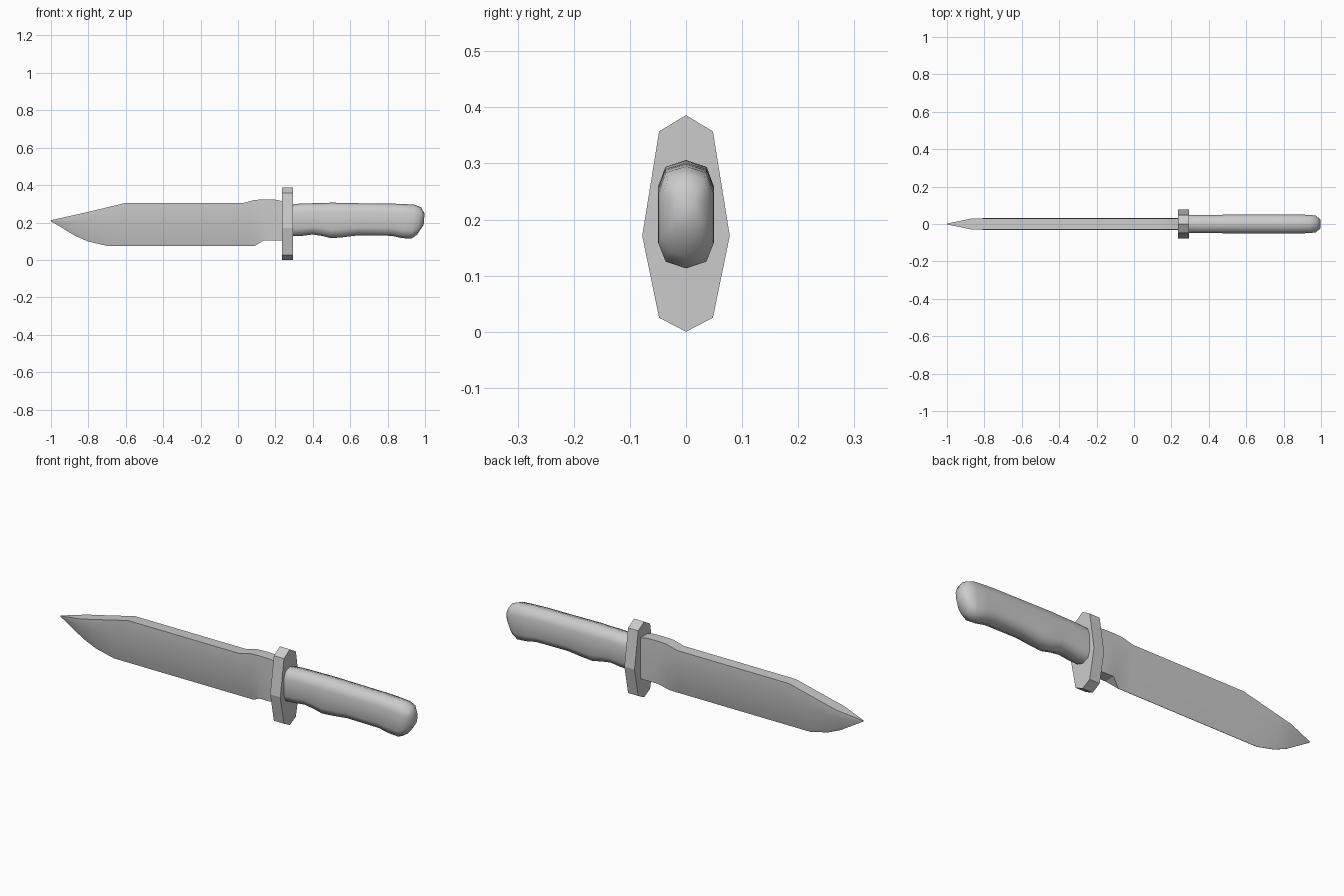
import bpy, bmesh, math


def loft(name, rings, smooth_angle=None):
    """Skin a list of closed rings and cap both ends."""
    bm = bmesh.new()
    loops = [[bm.verts.new(p) for p in ring] for ring in rings]
    n = len(loops[0])
    for a, b in zip(loops, loops[1:]):
        for i in range(n):
            j = (i + 1) % n
            bm.faces.new((a[i], a[j], b[j], b[i]))
    bm.faces.new(loops[0])
    bm.faces.new(loops[-1])
    bmesh.ops.recalc_face_normals(bm, faces=bm.faces)
    mesh = bpy.data.meshes.new(name)
    bm.to_mesh(mesh)
    bm.free()
    obj = bpy.data.objects.new(name, mesh)
    bpy.context.collection.objects.link(obj)
    if smooth_angle:
        bpy.ops.object.select_all(action='DESELECT')
        obj.select_set(True)
        bpy.context.view_layer.objects.active = obj
        bpy.ops.object.shade_smooth_by_angle(angle=math.radians(smooth_angle))
    return obj


def mirrored(x_of_z, half):
    """Close a half outline of (y, z), top to bottom, across y = 0."""
    other = [(-y, z) for y, z in reversed(half) if y > 0]
    return [(x_of_z(z), y, z) for y, z in half + other]


# Blade: x, spine z, middle z, edge z, half widths at spine, middle and edge
blade_stations = [
    (-1.00, 0.212, 0.210, 0.207, 0.002, 0.002, 0.001),
    (-0.87, 0.241, 0.205, 0.128, 0.029, 0.029, 0.001),
    (-0.80, 0.257, 0.202, 0.098, 0.029, 0.031, 0.001),
    (-0.70, 0.281, 0.200, 0.075, 0.029, 0.031, 0.001),
    (-0.60, 0.305, 0.200, 0.075, 0.029, 0.031, 0.001),
    (0.03, 0.305, 0.200, 0.075, 0.029, 0.031, 0.001),
    (0.09, 0.321, 0.200, 0.075, 0.029, 0.031, 0.001),
    (0.14, 0.323, 0.200, 0.105, 0.029, 0.031, 0.028),
    (0.20, 0.322, 0.200, 0.105, 0.029, 0.031, 0.028),
    (0.25, 0.312, 0.200, 0.105, 0.029, 0.031, 0.028),
]
loft("blade", [mirrored(lambda z, x=x: x, [(wt, zt), (wm, zm), (wb, zb)])
               for x, zt, zm, zb, wt, wm, wb in blade_stations], 30)

# Guard: flat eight-sided plate
guard_half = [(0, 0.386), (0.048, 0.357), (0.078, 0.171), (0.048, 0.025), (0, 0)]
loft("guard", [mirrored(lambda z, x=x: x, guard_half) for x in (0.236, 0.293)])

# Handle: x, top z, bottom z, half width, lean of the section
handle_stations = [
    (0.28, 0.296, 0.126, 0.048, 0),
    (0.34, 0.302, 0.128, 0.049, 0),
    (0.40, 0.303, 0.136, 0.049, 0),
    (0.45, 0.304, 0.128, 0.049, 0),
    (0.50, 0.306, 0.116, 0.050, 0),
    (0.56, 0.305, 0.121, 0.050, 0),
    (0.64, 0.303, 0.131, 0.050, 0),
    (0.82, 0.301, 0.129, 0.050, 0),
    (0.88, 0.299, 0.117, 0.050, 0.05),
    (0.935, 0.295, 0.113, 0.049, 0.10),
    (0.968, 0.281, 0.134, 0.044, 0.15),
    (0.995, 0.248, 0.188, 0.024, 0.08),
]
rings = []
for x, zt, zb, w, lean in handle_stations:
    h, mid = zt - zb, (zt + zb) / 2
    half = [(0, zt), (0.74 * w, zt - 0.065 * h), (w, zt - 0.26 * h),
            (w, zb + 0.24 * h), (0.74 * w, zb + 0.065 * h), (0, zb)]
    rings.append(mirrored(lambda z, x=x, m=mid, k=lean: x + k * (z - m), half))
loft("handle", rings, 60)
